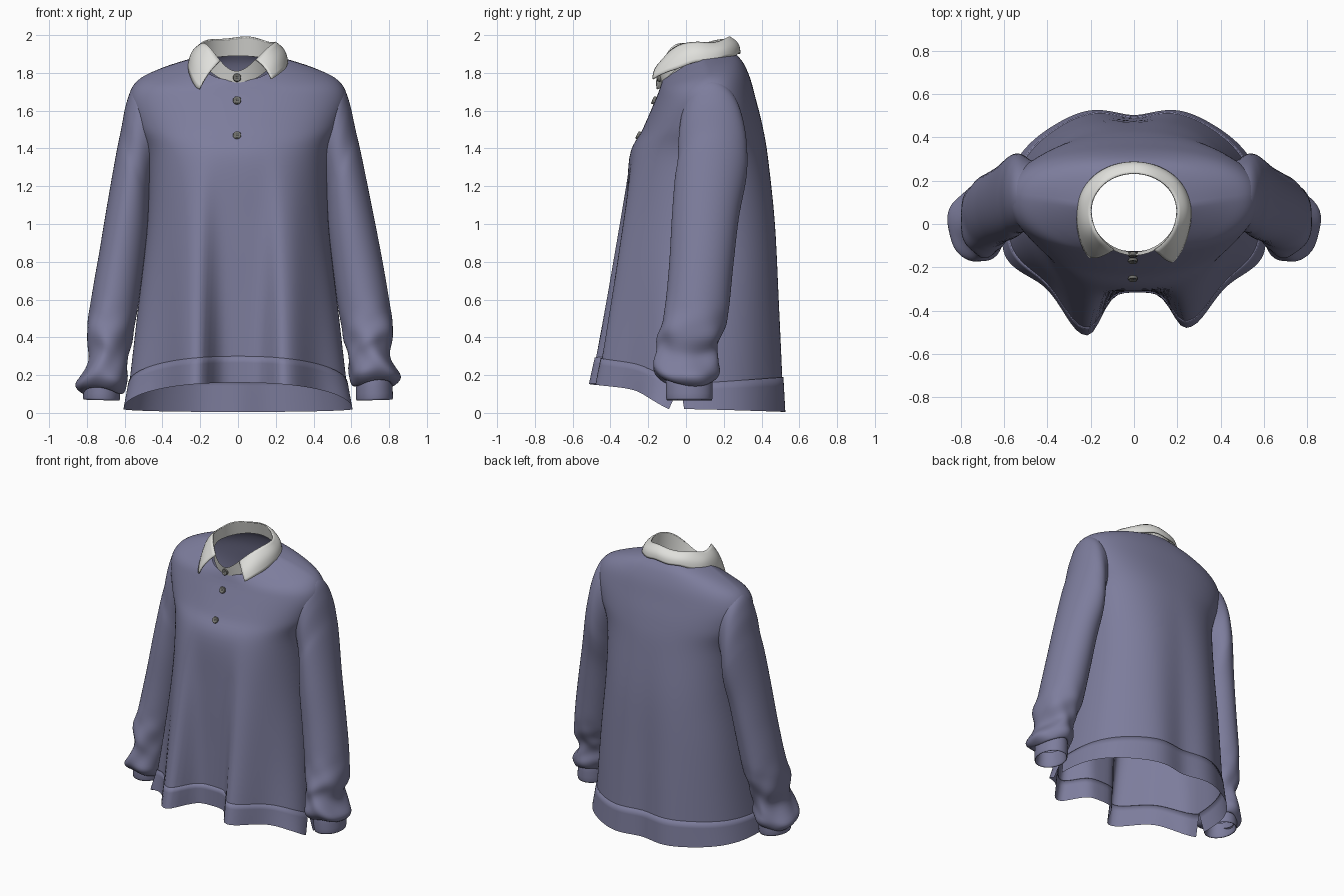
import bpy, math
from math import sin, cos, pi, radians

if "Cube" in bpy.data.objects:
    bpy.data.objects.remove(bpy.data.objects["Cube"])


def material(name, col):
    m = bpy.data.materials.new(name)
    m.diffuse_color = (*col, 1)
    m.use_nodes = True
    m.node_tree.nodes["Principled BSDF"].inputs["Base Color"].default_value = m.diffuse_color
    return m


KNIT = material("dusty violet knit", (0.205, 0.205, 0.335))
WHITE = material("off white cotton", (0.74, 0.74, 0.71))
GREY = material("dark grey button", (0.17, 0.17, 0.155))
DARK = material("button hole dark", (0.02, 0.02, 0.02))


def loft(name, rows, mat, closed=True, flip=False):
    """Skin a list of equally long point rows, smooth shaded."""
    n = len(rows[0])
    faces = []
    for r in range(len(rows) - 1):
        for c in range(n if closed else n - 1):
            d = (c + 1) % n
            f = (r * n + c, r * n + d, (r + 1) * n + d, (r + 1) * n + c)
            faces.append(f[::-1] if flip else f)
    me = bpy.data.meshes.new(name)
    me.from_pydata([p for row in rows for p in row], [], faces)
    me.materials.append(mat)
    me.polygons.foreach_set("use_smooth", [True] * len(me.polygons))
    ob = bpy.data.objects.new(name, me)
    bpy.context.collection.objects.link(ob)
    return ob


def spline(keys, u):
    """Catmull-Rom through rows of numbers, u in 0..len-1."""
    i = min(int(u), len(keys) - 2)
    f = u - i
    a, b, c, d = (keys[max(0, min(len(keys) - 1, i + k))] for k in (-1, 0, 1, 2))
    return [q + 0.5 * f * (r - p + f * (2 * p - 5 * q + 4 * r - s + f * (3 * (q - r) + s - p)))
            for p, q, r, s in zip(a, b, c, d)]


def steps(keys, per):
    n = (len(keys) - 1) * per
    return [spline(keys, k / per) for k in range(n + 1)]


def clamp(v):
    return max(0, min(1, v))


# ---- body: z front, z side, z back, half width, y front, y side, y back, fold depth
HEM = (0.16, 0.02, 0.005, 0.60, -0.31, -0.04, 0.515, 0.20)
BAND = (0.30, 0.155, 0.19, 0.575, -0.31, -0.03, 0.508, 0.175)
BODY = [
    BAND,
    (0.60, 0.55, 0.55, 0.53, -0.31, 0.03, 0.495, 0.125),
    (1.00, 1.00, 1.00, 0.48, -0.31, 0.08, 0.475, 0.065),
    (1.35, 1.35, 1.35, 0.48, -0.30, 0.12, 0.435, 0.01),
    (1.50, 1.53, 1.52, 0.545, -0.23, 0.13, 0.405, 0),
    (1.65, 1.66, 1.66, 0.575, -0.165, 0.13, 0.37, 0),
    (1.70, 1.76, 1.77, 0.53, -0.145, 0.125, 0.34, 0),
    (1.73, 1.825, 1.85, 0.40, -0.135, 0.11, 0.305, 0),
    (1.76, 1.885, 1.90, 0.21, -0.125, 0.08, 0.265, 0),
]


def ring_point(p, t, off=0.0):
    zf, zs, zb, xs, yf, ys, yb, fold = p
    s, c = sin(t), cos(t)
    x = (xs + off) * math.copysign(abs(s) ** 0.88, s)
    soft = fold / 0.2
    if c > 0:                                   # front with two deep drape folds
        y = ys + (yf - off - ys) * c ** 0.88
        d = abs(x) - (0.22 if x < 0 else 0.245)
        w = 0.09 if d < 0 else 0.135
        y -= fold * (1.04 if x < 0 else 0.88) * math.exp(-abs(d / w) ** 2.2)
        z = zs + (zf - zs) * c
    else:                                       # back with a shallow centre dip
        k = (-c) ** (0.88 - 0.13 * min(1, soft * 2))
        y = ys + (yb + off - ys) * k
        y += 0.022 * soft * k * (math.exp(-((abs(x) - 0.22) / 0.15) ** 2) - math.exp(-(x / 0.12) ** 2))
        z = zs + (zb - zs) * -c
    return (x, y, z)


N = 140
loft("sweater_body", [[ring_point(p, 2 * pi * i / N) for i in range(N)] for p in steps(BODY, 6)], KNIT)


# ---- hem bands, split at the side slits
def hem_band(name, a0, a1, y_shift):
    low = list(HEM)
    low[5] += y_shift
    rows = []
    for k in range(5):
        f = k / 4
        p = [a + (b - a) * f for a, b in zip(low, BAND)]
        rows.append([ring_point(p, a0 + (a1 - a0) * i / 70, 0.006) for i in range(71)])
    rows.append([ring_point(BAND, a0 + (a1 - a0) * i / 70, -0.002) for i in range(71)])
    loft(name, rows, KNIT, closed=False)


hem_band("front_hem_band", -pi / 2, pi / 2, -0.05)
hem_band("back_hem_band", pi / 2, 3 * pi / 2, 0.03)

# ---- sleeves: outer x, z, inner x, z, y front, y back
SLEEVE = [
    (0.44, 1.78, 0.41, 1.34, -0.01, 0.27),
    (0.54, 1.75, 0.44, 1.28, -0.03, 0.30),
    (0.588, 1.65, 0.455, 1.21, -0.04, 0.32),
    (0.622, 1.50, 0.46, 1.14, -0.045, 0.325),
    (0.65, 1.38, 0.465, 1.07, -0.06, 0.315),
    (0.703, 1.12, 0.475, 0.95, -0.075, 0.28),
    (0.76, 0.83, 0.505, 0.72, -0.09, 0.25),
    (0.805, 0.57, 0.54, 0.50, -0.115, 0.225),
    (0.825, 0.43, 0.565, 0.39, -0.145, 0.195),
    (0.80, 0.32, 0.585, 0.31, -0.155, 0.165),
    (0.858, 0.21, 0.585, 0.22, -0.175, 0.175),
    (0.83, 0.16, 0.61, 0.16, -0.13, 0.15),
    (0.80, 0.17, 0.64, 0.17, -0.09, 0.125),
]
CUFF = [
    (0.805, 0.20, 0.635, 0.20, -0.095, 0.13),
    (0.815, 0.17, 0.625, 0.17, -0.105, 0.14),
    (0.82, 0.08, 0.625, 0.075, -0.105, 0.14),
    (0.81, 0.08, 0.635, 0.075, -0.095, 0.13),
    (0.80, 0.17, 0.645, 0.17, -0.085, 0.12),
]


def tube(name, keys, per, side, wrinkle):
    rows = []
    for xo, zo, xi, zi, yf, yb in steps(keys, per):
        row = []
        zc = (zo + zi) / 2
        w = wrinkle * clamp((0.6 - zc) / 0.25)
        # the wearer's right arm hangs a little closer and lower
        dx = 0.022 * clamp((1.4 - zc) / 0.6) * clamp((zc - 0.2) / 0.2) if side < 0 else 0
        dz = 0.04 * clamp((0.45 - zc) / 0.2) if side < 0 and wrinkle else 0
        for i in range(56):
            a = 2 * pi * i / 56
            g = 1 + w * (sin(5 * a + 22 * zc) + 0.6 * sin(3 * a - 45 * zc))
            row.append((side * ((xo + xi) / 2 + g * (xo - xi) / 2 * sin(a) - dx * max(0, sin(a))),
                        (yf + yb) / 2 - g * (yb - yf) / 2 * cos(a),
                        zc - dz + (zo - zi) / 2 * sin(a) + 0.5 * w * sin(2 * a + 1)))
        rows.append(row)
    loft(name, rows, KNIT, flip=side > 0)


for side, label in ((1, "left"), (-1, "right")):
    tube(label + "_sleeve", SLEEVE, 6, side, 0.035)
    tube(label + "_cuff", CUFF, 3, side, 0)


# ---- collar: standing inside band and folded-over leaf
def oval(t, xs, yf, ys, yb, zf, zs, zb, power=2):
    s, c = sin(t), cos(t)
    y, z = (yf, zf) if c > 0 else (yb, zb)
    return (xs * s, ys + (y - ys) * abs(c), zs + (z - zs) * abs(c) ** power)


def fold_line(t):
    x, y, z = oval(t, 0.20, -0.145, 0.06, 0.235, 1.81, 1.96, 1.99, 4 if cos(t) > 0 else 2)
    return (x, y, z + 0.005 * sin(5 * t))


def mix(a, b, f):
    return tuple(p + (q - p) * f for p, q in zip(a, b))


stand = []
for k in range(6):
    stand.append([mix(oval(t, 0.205, -0.128, 0.08, 0.26, 1.745, 1.865, 1.89), fold_line(t), k / 5)
                  for t in (2 * pi * i / 80 for i in range(80))])
loft("collar_stand", stand, WHITE)

M = 90
leaf = [[] for _ in range(9)]
for i in range(M + 1):
    u = i / M
    t = radians(28 + 304 * u)
    o = radians(39 + (313 - 39) * u)            # left and right points differ a little
    tip = max(math.exp(-(u / 0.12) ** 1.6), math.exp(-((1 - u) / 0.12) ** 1.6))
    drop = 0.075 if u < 0.5 else 0.13
    x, y, z = oval(o, 0.262, -0.16, 0.07, 0.288, 1.83, 1.865, 1.905)
    low = (x * (1 + 0.08 * tip), y - 0.07 * tip, z - drop * tip + 0.004 * sin(9 * o))
    top = fold_line(t)
    for k in range(9):
        f = k / 8
        p = mix(low, top, f)
        b = 0.016 * sin(pi * f)                 # rolled bulge
        leaf[k].append((p[0] + b * sin(t), p[1] - b * cos(t), p[2] + b * 0.4))
leaf_ob = loft("collar_leaf", leaf, WHITE, closed=False)
sol = leaf_ob.modifiers.new("cloth thickness", "SOLIDIFY")
sol.thickness = 0.008

# ---- buttons: lathed discs with a raised rim and four holes
for n, (y, z, tilt) in enumerate(((-0.143, 1.775, 10), (-0.170, 1.655, 25), (-0.252, 1.47, 28))):
    prof = [(0.021, -0.012), (0.022, 0.003), (0.019, 0.008), (0.015, 0.004), (0.0001, 0.004)]
    ob = loft(f"button_{n + 1}", [[(r * cos(2 * pi * i / 24), r * sin(2 * pi * i / 24), h)
                                   for i in range(24)] for r, h in prof], GREY)
    ob.location = (-0.005, y, z)
    ob.rotation_euler = (radians(90 - tilt), 0, 0)
    for a in range(4):
        q = pi / 4 + a * pi / 2
        hole = loft(f"button_{n + 1}_hole_{a + 1}",
                    [[(0.006 * cos(q) + r * cos(2 * pi * i / 8), 0.006 * sin(q) + r * sin(2 * pi * i / 8), 0.005)
                      for i in range(8)] for r in (0.003, 0.0001)], DARK)
        hole.location, hole.rotation_euler = ob.location, ob.rotation_euler
